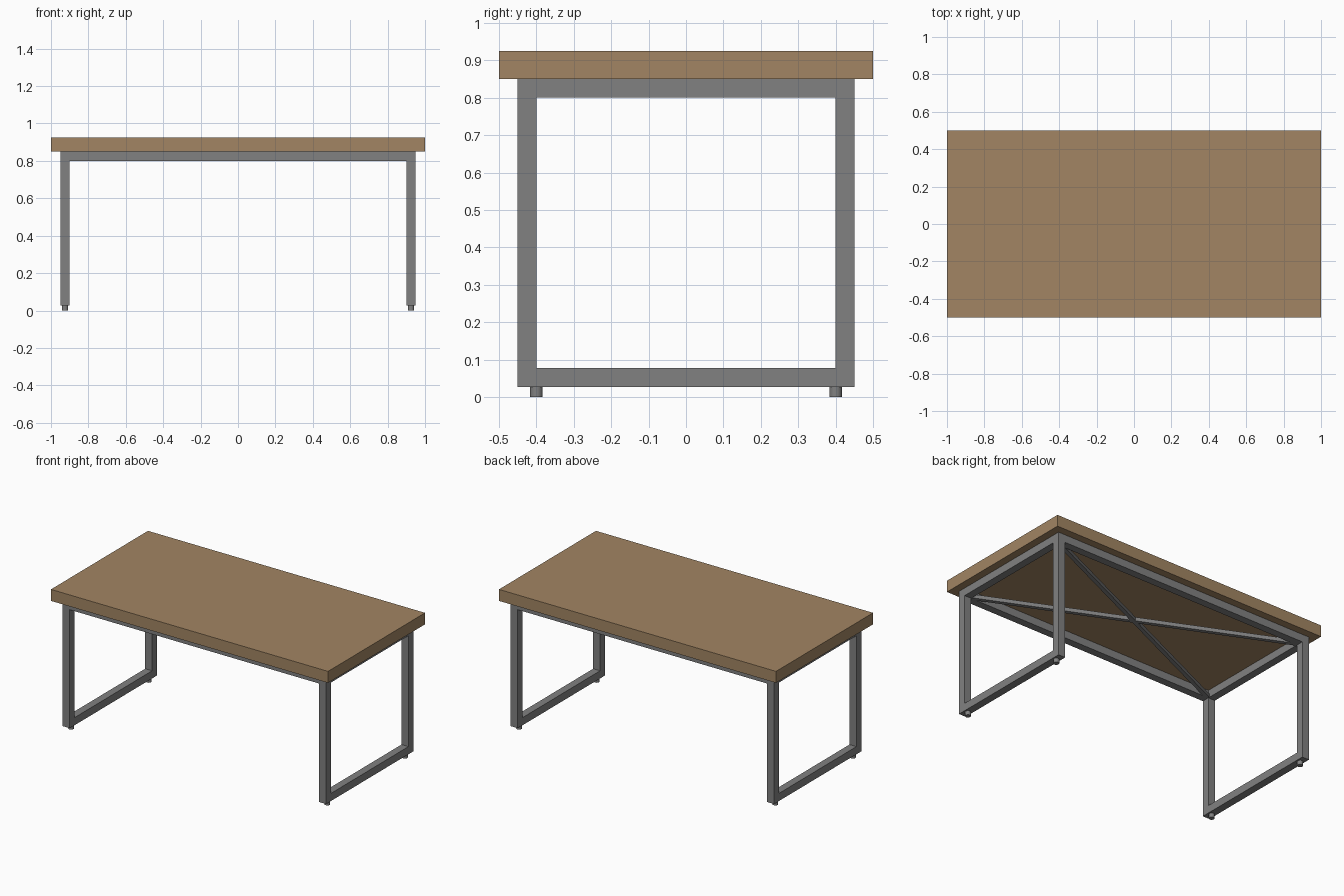
import bpy
import math

if "Cube" in bpy.data.objects:
    bpy.data.objects.remove(bpy.data.objects["Cube"])

wood = bpy.data.materials.new("wood")
wood.diffuse_color = (0.36, 0.235, 0.125, 1)
wood.use_nodes = True
wood.node_tree.nodes["Principled BSDF"].inputs["Base Color"].default_value = wood.diffuse_color
steel = bpy.data.materials.new("steel")
steel.diffuse_color = (0.22, 0.22, 0.22, 1)
steel.use_nodes = True
steel.node_tree.nodes["Principled BSDF"].inputs["Base Color"].default_value = steel.diffuse_color


def box(name, lo, hi, mat):
    bpy.ops.mesh.primitive_cube_add(
        size=1, location=[(a + b) / 2 for a, b in zip(lo, hi)])
    ob = bpy.context.object
    ob.name = name
    ob.scale = [b - a for a, b in zip(lo, hi)]
    bpy.ops.object.transform_apply(location=False, rotation=False, scale=True)
    ob.data.materials.append(mat)
    return ob


T = 0.05                      # tube width
X, Y = 0.95, 0.45             # outer frame half sizes
Z0, Z1 = 0.027, 0.85          # frame bottom and top

# Table top
box("table_top", (-1, -0.5, Z1), (1, 0.5, 0.925), wood)

# Side frames: legs, top and bottom rails, feet
for sx, side in ((-1, "left"), (1, "right")):
    x0, x1 = sorted((sx * X, sx * (X - T)))
    box(side + "_top_rail", (x0, -Y + T, Z1 - T), (x1, Y - T, Z1), steel)
    box(side + "_bottom_rail", (x0, -Y + T, Z0), (x1, Y - T, Z0 + T), steel)
    for sy, end in ((-1, "front"), (1, "back")):
        y0, y1 = sorted((sy * Y, sy * (Y - T)))
        box(f"{end}_{side}_leg", (x0, y0, Z0), (x1, y1, Z1), steel)
        bpy.ops.mesh.primitive_cylinder_add(
            vertices=24, radius=0.017, depth=Z0,
            location=(sx * 0.925, sy * 0.4, Z0 / 2))
        foot = bpy.context.object
        foot.name = f"{end}_{side}_foot"
        foot.data.materials.append(steel)
        bpy.ops.object.shade_smooth_by_angle()

# Long rails under the top
for sy, end in ((-1, "front"), (1, "back")):
    y0, y1 = sorted((sy * Y, sy * (Y - T)))
    box(end + "_rail", (-X + T, y0, Z1 - T), (X - T, y1, Z1), steel)

# Crossed diagonal braces
length = 2 * math.hypot(0.91, 0.41)
for s, name in ((-1, "brace_a"), (1, "brace_b")):
    brace = box(name, (-length / 2, -0.0125, 0.8), (length / 2, 0.0125, 0.825), steel)
    brace.rotation_euler.z = s * math.atan2(0.41, 0.91)
